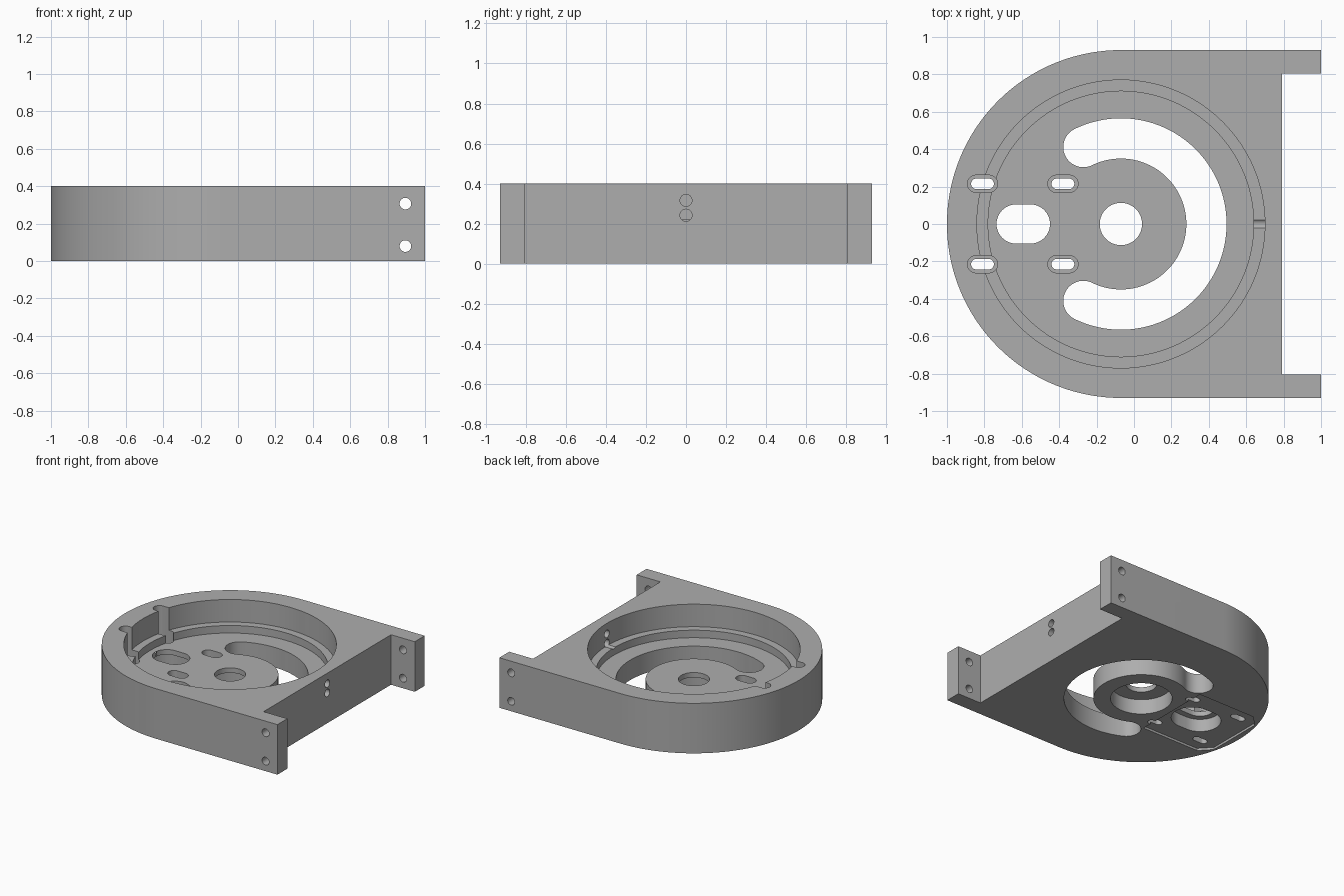
import bpy, bmesh, math
from mathutils import Matrix

if "Cube" in bpy.data.objects:
    bpy.data.objects.remove(bpy.data.objects["Cube"])

CX = -0.07          # centre of the round end
grey = bpy.data.materials.new("grey")
grey.diffuse_color = (0.42, 0.42, 0.42, 1)
grey.use_nodes = True
grey.node_tree.nodes["Principled BSDF"].inputs["Base Color"].default_value = grey.diffuse_color


def prism(name, pts, z0, z1):
    """Extrude a closed xy outline from z0 to z1."""
    bm = bmesh.new()
    face = bm.faces.new([bm.verts.new((x, y, z0)) for x, y in pts])
    new = bmesh.ops.extrude_face_region(bm, geom=[face])["geom"]
    verts = [v for v in new if isinstance(v, bmesh.types.BMVert)]
    bmesh.ops.translate(bm, verts=verts, vec=(0, 0, z1 - z0))
    bmesh.ops.recalc_face_normals(bm, faces=bm.faces)
    mesh = bpy.data.meshes.new(name)
    bm.to_mesh(mesh)
    bm.free()
    mesh.materials.append(grey)
    ob = bpy.data.objects.new(name, mesh)
    bpy.context.collection.objects.link(ob)
    return ob


def arc(cx, cy, r, a0, a1, n):
    return [(cx + r * math.cos(math.radians(a0 + (a1 - a0) * i / n)),
             cy + r * math.sin(math.radians(a0 + (a1 - a0) * i / n))) for i in range(n + 1)]


def circle(r, cx=CX, cy=0, n=128):
    return arc(cx, cy, r, 0, 360, n)[:-1]


def oblong(cx, cy, half, r):
    """Slot outline along x; half is the distance from centre to cap centre."""
    return arc(cx + half, cy, r, -90, 90, 20) + arc(cx - half, cy, r, 90, 270, 20)


# Main body: round end, straight sides and two mounting tabs
outline = arc(CX, 0, 0.93, 90, 270, 96) + [
    (1, -0.93), (1, -0.805), (0.79, -0.805), (0.79, 0.805), (1, 0.805), (1, 0.93)]
body = prism("bracket_body", outline, 0, 0.4)


def cut(name, pts, z0, z1, matrix=None):
    ob = prism(name, pts, z0, z1)
    if matrix:
        ob.data.transform(matrix)
    ob.hide_render = True
    ob.hide_viewport = False
    mod = body.modifiers.new(name, 'BOOLEAN')
    mod.operation = 'DIFFERENCE'
    mod.solver = 'EXACT'
    mod.object = ob
    bpy.context.view_layer.objects.active = body
    bpy.ops.object.modifier_apply(modifier=name)
    bpy.data.objects.remove(ob)


# Stepped round pocket
cut("pocket", circle(0.77), 0.22, 0.5)
cut("pocket_step", circle(0.71), 0.16, 0.5)

# Shallow plate recess underneath, with clipped corners
cut("plate_recess", [(-0.36, -0.32), (-0.36, 0.32), (-0.87, 0.32), (-0.955, 0.23),
                     (-0.955, -0.23), (-0.87, -0.32)], -0.1, 0.018)

# Centre bore, wider from below
cut("centre_bore", circle(0.113), -0.1, 0.5)
cut("centre_counterbore", circle(0.225), -0.1, 0.12)

# Large curved slot
slot = (arc(CX, 0, 0.565, -116, 116, 96)
        + arc(CX + 0.4575 * math.cos(math.radians(116)), 0.4575 * math.sin(math.radians(116)),
              0.1075, 116, 296, 24)[1:-1]
        + arc(CX, 0, 0.35, 116, -116, 80)
        + arc(CX + 0.4575 * math.cos(math.radians(116)), -0.4575 * math.sin(math.radians(116)),
              0.1075, 64, 244, 24)[1:-1])
cut("curved_slot", slot, -0.1, 0.5)

# Oblong shaft hole, wider from below
cut("shaft_hole", oblong(-0.592, 0, 0.038, 0.105), -0.1, 0.5)
cut("shaft_counterbore", oblong(-0.592, 0, 0.038, 0.153), -0.1, 0.12)

# Four small screw slots with recessed heads
for x in (-0.81, -0.38):
    for y in (-0.215, 0.215):
        cut("screw_slot", oblong(x, y, 0.033, 0.028), -0.1, 0.5)
        cut("screw_head", oblong(x, y, 0.035, 0.046), 0.1, 0.5)

# Tab holes running across both tabs
along_y = Matrix.Rotation(math.radians(90), 4, 'X')
for z in (0.08, 0.307):
    cut("tab_hole", circle(0.031, 0.895, z, 32), -1.2, -0.7, along_y)
    cut("tab_hole", circle(0.031, 0.895, z, 32), 0.7, 1.2, along_y)

# Two wire holes through the flat wall
along_x = Matrix.Rotation(math.radians(90), 4, 'Y')
for z in (0.242, 0.316):
    cut("wire_hole", circle(0.03, -z, 0, 32), 0.6, 0.9, along_x)

bpy.ops.object.select_all(action='DESELECT')
body.select_set(True)
bpy.context.view_layer.objects.active = body
bpy.ops.object.shade_smooth_by_angle(angle=math.radians(30))
